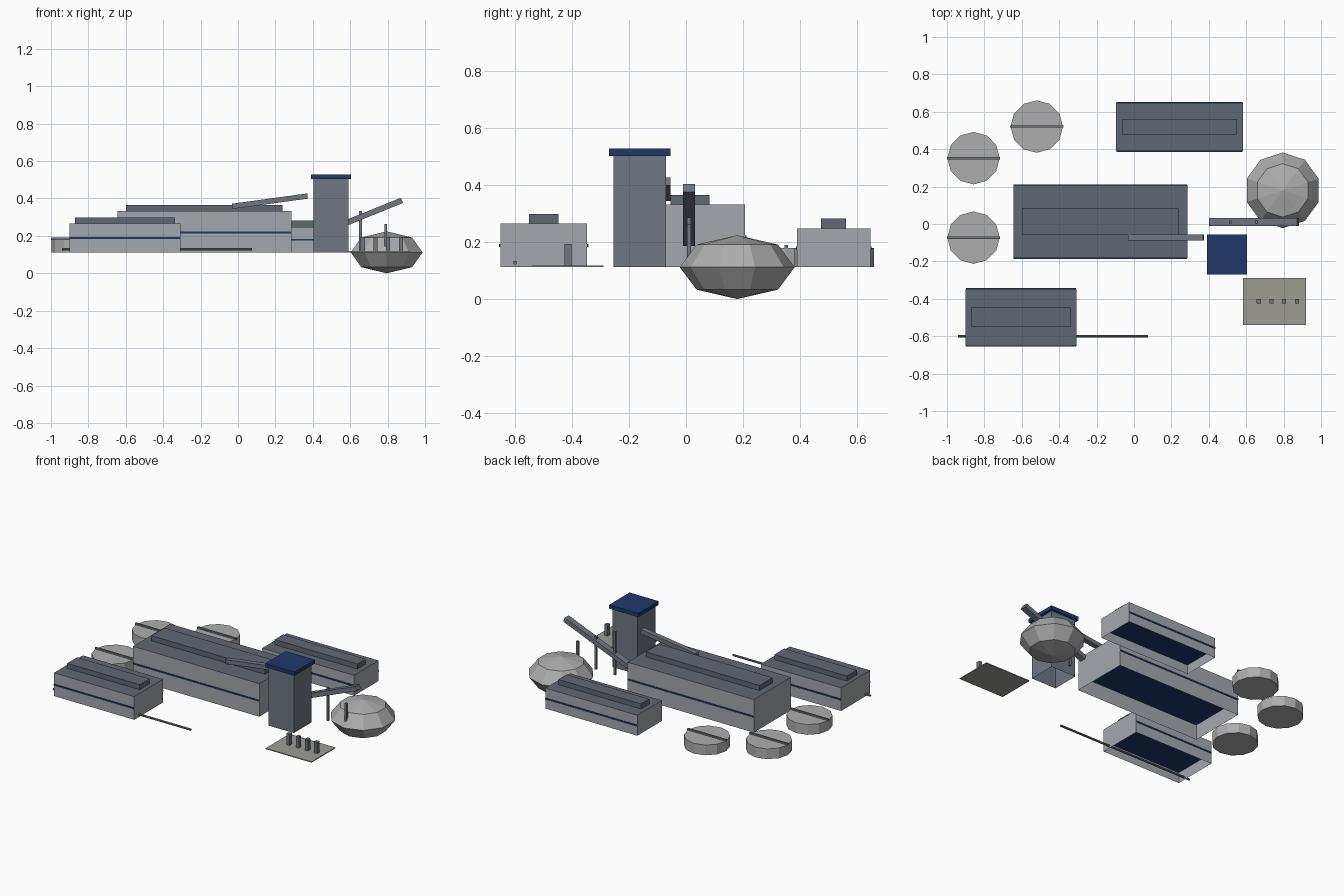
import bpy, bmesh, math
from mathutils import Matrix, Vector

if "Cube" in bpy.data.objects:
    bpy.data.objects.remove(bpy.data.objects["Cube"])

G = 0.112  # ground level of the plant


def mat(name, r, g, b):
    m = bpy.data.materials.new(name)
    m.diffuse_color = (r, g, b, 1)
    m.use_nodes = True
    m.node_tree.nodes["Principled BSDF"].inputs["Base Color"].default_value = m.diffuse_color
    return m


WALL = mat("wall_grey", .37, .39, .42)
ROOF = mat("roof_grey", .12, .14, .17)
STEEL = mat("steel_grey", .16, .18, .22)
NAVY = mat("navy", .014, .04, .14)
TANK = mat("tank_grey", .42, .42, .42)
CONCRETE = mat("concrete", .34, .34, .30)


def finish(name, bm, *mats):
    me = bpy.data.meshes.new(name)
    bm.to_mesh(me)
    bm.free()
    ob = bpy.data.objects.new(name, me)
    for m in mats:
        me.materials.append(m)
    bpy.context.collection.objects.link(ob)
    return ob


def box(name, x, y, z, m, top=None, open_bottom=False):
    """Box from (min, max) ranges, optional roof material and missing floor."""
    bm = bmesh.new()
    c = Vector(((x[0] + x[1]) / 2, (y[0] + y[1]) / 2, (z[0] + z[1]) / 2))
    size = (x[1] - x[0], y[1] - y[0], z[1] - z[0], 1)
    bmesh.ops.create_cube(bm, size=1, matrix=Matrix.Translation(c) @ Matrix.Diagonal(size))
    bm.normal_update()
    for f in list(bm.faces):
        if top and f.normal.z > .5:
            f.material_index = 1
        if open_bottom and f.normal.z < -.5:
            bmesh.ops.delete(bm, geom=[f], context='FACES_ONLY')
    return finish(name, bm, *([m, top] if top else [m]))


def cylinder(name, loc, r, h, sides, m, rot=Matrix()):
    bm = bmesh.new()
    bmesh.ops.create_cone(bm, cap_ends=True, segments=sides, radius1=r, radius2=r,
                          depth=h, matrix=Matrix.Translation(loc) @ rot)
    return finish(name, bm, m)


def conveyor(name, x0, z0, x1, z1, y, width, thick):
    """Sloping box between two points in the xz plane."""
    bm = bmesh.new()
    length = math.hypot(x1 - x0, z1 - z0)
    M = (Matrix.Translation(((x0 + x1) / 2, y, (z0 + z1) / 2))
         @ Matrix.Rotation(-math.atan2(z1 - z0, x1 - x0), 4, 'Y')
         @ Matrix.Diagonal((length, width, thick, 1)))
    bmesh.ops.create_cube(bm, size=1, matrix=M)
    return finish(name, bm, STEEL)


# Halls: walls, roof ridge box and navy band that runs through the walls
halls = [
    ("main_hall", (-.645, .285), (-.183, .208), .332, (-.60, .237), (-.055, .083), .366, .218),
    ("front_hall", (-.90, -.308), (-.652, -.347), .266, (-.872, -.338), (-.552, -.447), .299, .188),
    ("back_hall", (-.095, .582), (.39, .648), .248, (-.062, .547), (.475, .562), .282, .179),
]
for name, x, y, top, rx, ry, rtop, band in halls:
    box(name, x, y, (G, top), WALL, ROOF, True)
    box(name + "_roof_ridge", rx, ry, (top, rtop), ROOF)
    box(name + "_band", (x[0] + .001, x[1] - .001), (y[0] - .004, y[1] + .004),
        (band - .005, band + .005), NAVY)

# Transfer tower with navy cap
box("tower", (.405, .59), (-.255, -.07), (G, .503), STEEL, None, True)
box("tower_cap", (.39, .605), (-.27, -.055), (.503, .528), NAVY)

# Conveyors and support posts
conveyor("upper_conveyor", -.03, .358, .372, .413, -.072, .034, .028)
conveyor("stockpile_conveyor", .407, .200, .877, .390, .011, .042, .03)
for i, (x, top) in enumerate([(.515, .40), (.655, .333), (.79, .263)]):
    box(f"conveyor_post_{i + 1}", (x - .007, x + .007), (.004, .018), (G, top), STEEL)

# Faceted, flattened storage dome
bm = bmesh.new()
bmesh.ops.create_uvsphere(bm, u_segments=10, v_segments=4, radius=1,
                          matrix=Matrix.Translation((.795, .18, .112)) @ Matrix.Diagonal((.202, .202, .112, 1)))
finish("storage_dome", bm, TANK)

# Round settling tanks with a bridge across each
for i, (x, y) in enumerate([(-.858, .352), (-.52, .521), (-.858, -.073)]):
    cylinder(f"tank_{i + 1}", (x, y, G + .034), .14, .068, 12, TANK)
    box(f"tank_bridge_{i + 1}", (x - .142, x + .142), (y - .006, y + .006), (.178, .19), STEEL)

# Substation pad with four transformer blocks
box("yard_pad", (.582, .92), (-.54, -.29), (G, G + .006), CONCRETE)
for i in range(4):
    x = .667 + i * .068
    box(f"transformer_{i + 1}", (x - .011, x + .011), (-.426, -.402), (G + .006, .193), STEEL)

# Ground pipe along the front
cylinder("ground_pipe", (-.433, -.6, .128), .007, 1.015, 8, STEEL, Matrix.Rotation(math.pi / 2, 4, 'Y'))
